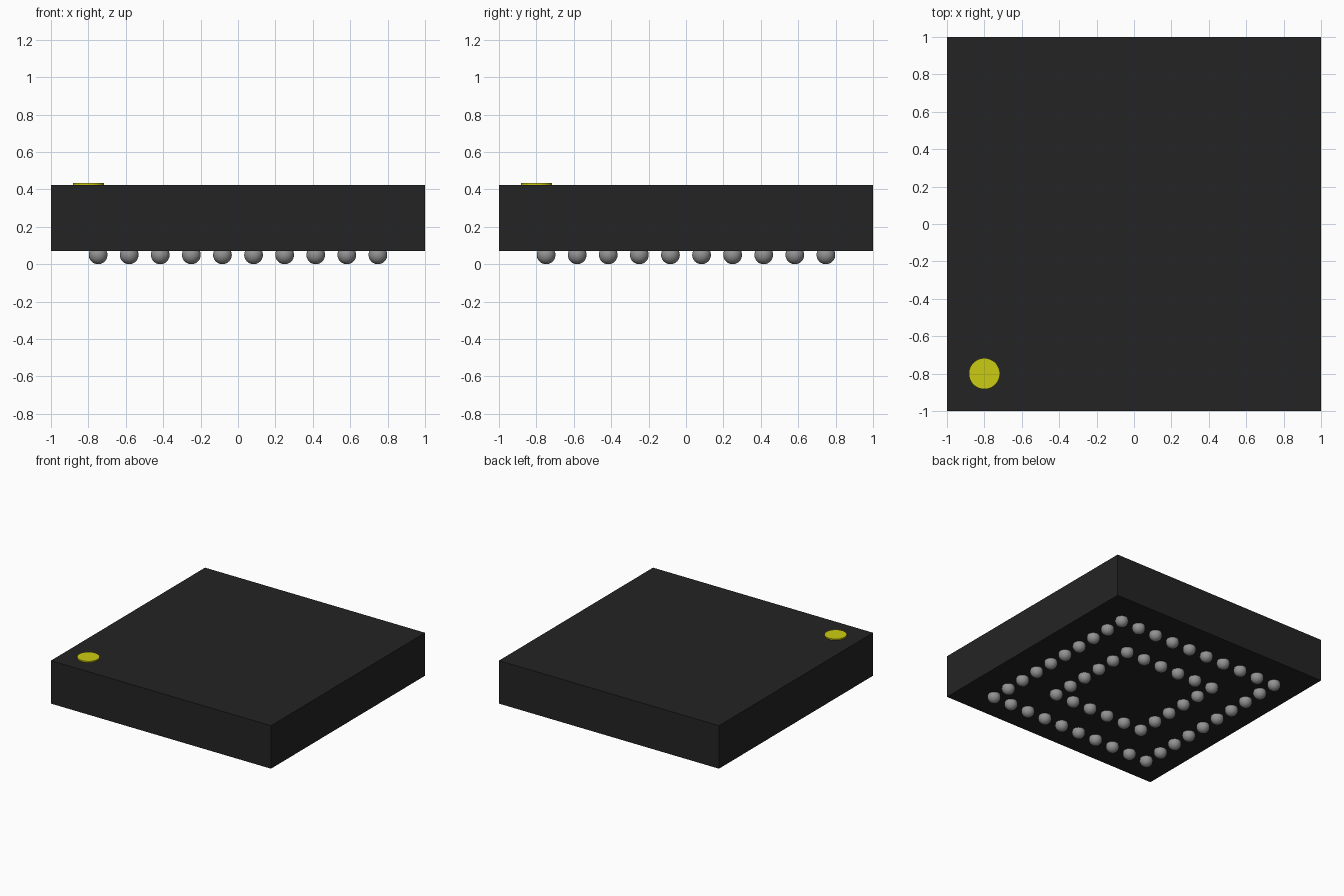
import bpy

default = bpy.data.objects.get("Cube")
if default:
    bpy.data.objects.remove(default, do_unlink=True)


def make_material(name, rgb, roughness):
    mat = bpy.data.materials.new(name)
    mat.use_nodes = True
    mat.diffuse_color = (*rgb, 1)
    shader = mat.node_tree.nodes["Principled BSDF"]
    shader.inputs["Base Color"].default_value = (*rgb, 1)
    shader.inputs["Roughness"].default_value = roughness
    return mat


black = make_material("black plastic", (0.0175, 0.0175, 0.0175), 0.6)
yellow = make_material("yellow paint", (0.60, 0.60, 0.006), 0.6)
grey = make_material("solder grey", (0.29, 0.29, 0.29), 0.4)

BODY_BOTTOM, BODY_TOP = 0.07, 0.423
BALL_RADIUS = 0.05
BALL_COUNT = 10
BALL_REACH = 0.748       # distance from the centre to the outer row
INNER_RING = 2           # grid steps from the outer ring to the inner ring

# Package body
bpy.ops.mesh.primitive_cube_add(size=1, location=(0, 0, (BODY_BOTTOM + BODY_TOP) / 2))
body = bpy.context.object
body.name = "package_body"
body.scale = (2, 2, BODY_TOP - BODY_BOTTOM)
bpy.ops.object.transform_apply(location=False, rotation=False, scale=True)
body.data.materials.append(black)

# Round corner marker, slightly raised from the top
bpy.ops.mesh.primitive_cylinder_add(vertices=48, radius=0.083, depth=0.02,
                                    location=(-0.8, -0.8, BODY_TOP))
marker = bpy.context.object
marker.name = "corner_marker"
marker.data.materials.append(yellow)
bpy.ops.object.shade_smooth_by_angle()

# Solder ball, whose mesh is shared by the whole grid
bpy.ops.mesh.primitive_uv_sphere_add(segments=24, ring_count=16, radius=BALL_RADIUS)
first_ball = bpy.context.object
bpy.ops.object.shade_smooth()
ball_mesh = first_ball.data
ball_mesh.name = "solder_ball"
ball_mesh.materials.append(grey)
bpy.data.objects.remove(first_ball, do_unlink=True)

# Two square rings of balls on the underside
pitch = 2 * BALL_REACH / (BALL_COUNT - 1)
for row in range(BALL_COUNT):
    for col in range(BALL_COUNT):
        ring = min(row, col, BALL_COUNT - 1 - row, BALL_COUNT - 1 - col)
        if ring not in (0, INNER_RING):
            continue
        ball = bpy.data.objects.new(f"solder_ball_{row}_{col}", ball_mesh)
        ball.location = (col * pitch - BALL_REACH, row * pitch - BALL_REACH, BALL_RADIUS)
        bpy.context.collection.objects.link(ball)
